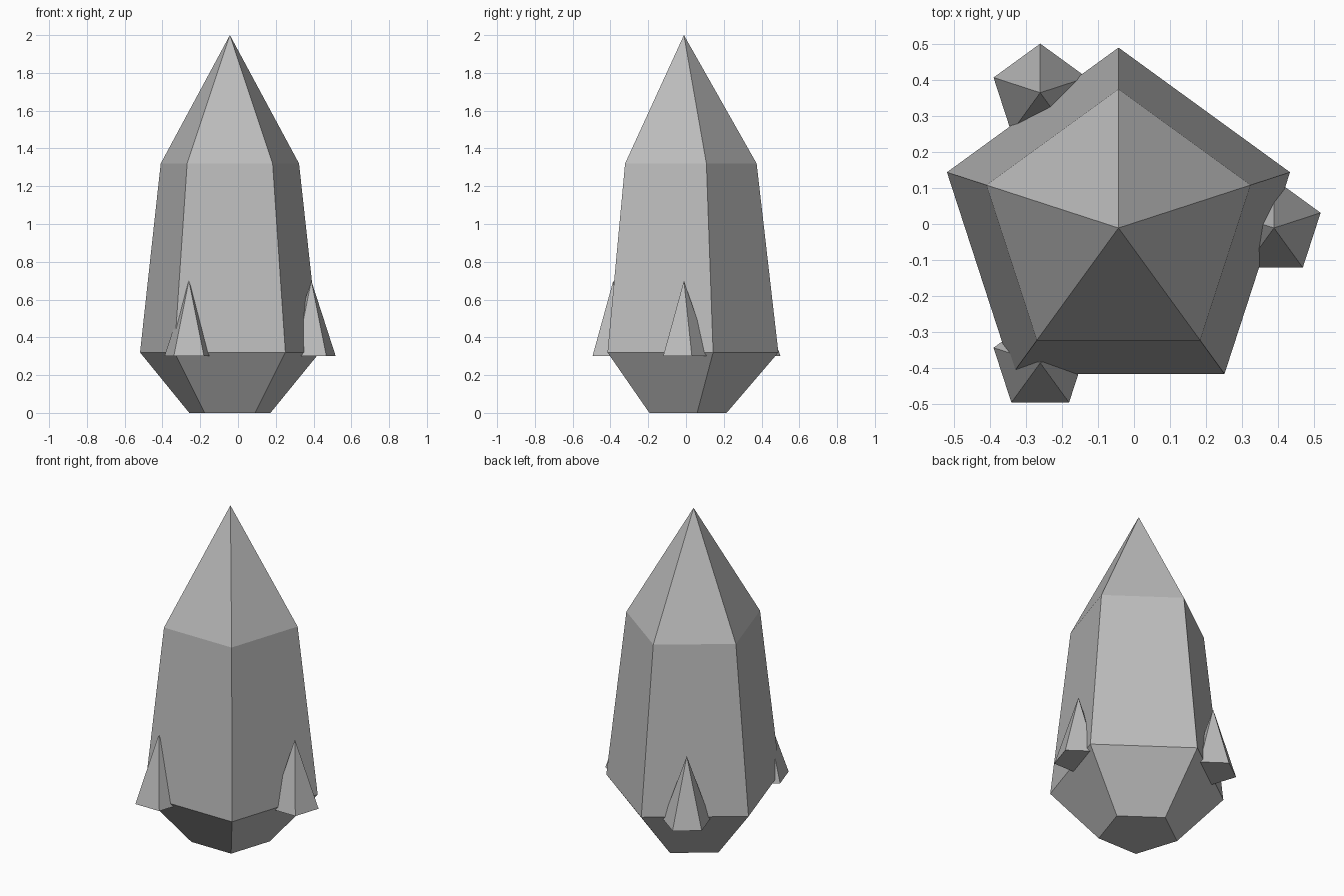
import bpy
import math

if "Cube" in bpy.data.objects:
    bpy.data.objects.remove(bpy.data.objects["Cube"])

# Single flat grey stone colour
stone = bpy.data.materials.new("grey_crystal")
stone.diffuse_color = (0.5, 0.5, 0.5, 1.0)
stone.use_nodes = True
stone.node_tree.nodes["Principled BSDF"].inputs["Base Color"].default_value = stone.diffuse_color

SIDES = 5


def crystal(name, x, y, rings, tip_z):
    """Closed five-sided crystal: stacked (radius, z) rings ending in a point."""
    verts, faces = [], []
    for r, z in rings:
        for i in range(SIDES):
            a = math.pi / 2 + 2 * math.pi * i / SIDES
            verts.append((r * math.cos(a), r * math.sin(a), z))
    tip = len(verts)
    verts.append((0, 0, tip_z))
    faces.append(tuple(reversed(range(SIDES))))
    for k in range(len(rings) - 1):
        for i in range(SIDES):
            j = (i + 1) % SIDES
            a, b = k * SIDES, (k + 1) * SIDES
            faces.append((a + i, a + j, b + j, b + i))
    last = tip - SIDES
    for i in range(SIDES):
        faces.append((last + i, last + (i + 1) % SIDES, tip))
    mesh = bpy.data.meshes.new(name)
    mesh.from_pydata(verts, [], faces)
    mesh.materials.append(stone)
    obj = bpy.data.objects.new(name, mesh)
    obj.location = (x, y, 0)
    bpy.context.collection.objects.link(obj)


# Large crystal: tapered foot, long body, pointed tip
crystal("main_crystal", -0.043, -0.011,
        [(0.226, 0.0), (0.5, 0.32), (0.385, 1.32)], 2.0)

# Three small spikes around the body
for label, x, y in (("front", -0.26, -0.385),
                    ("right", 0.388, -0.011),
                    ("back", -0.26, 0.364)):
    crystal(label + "_spike", x, y, [(0.136, 0.3)], 0.7)
